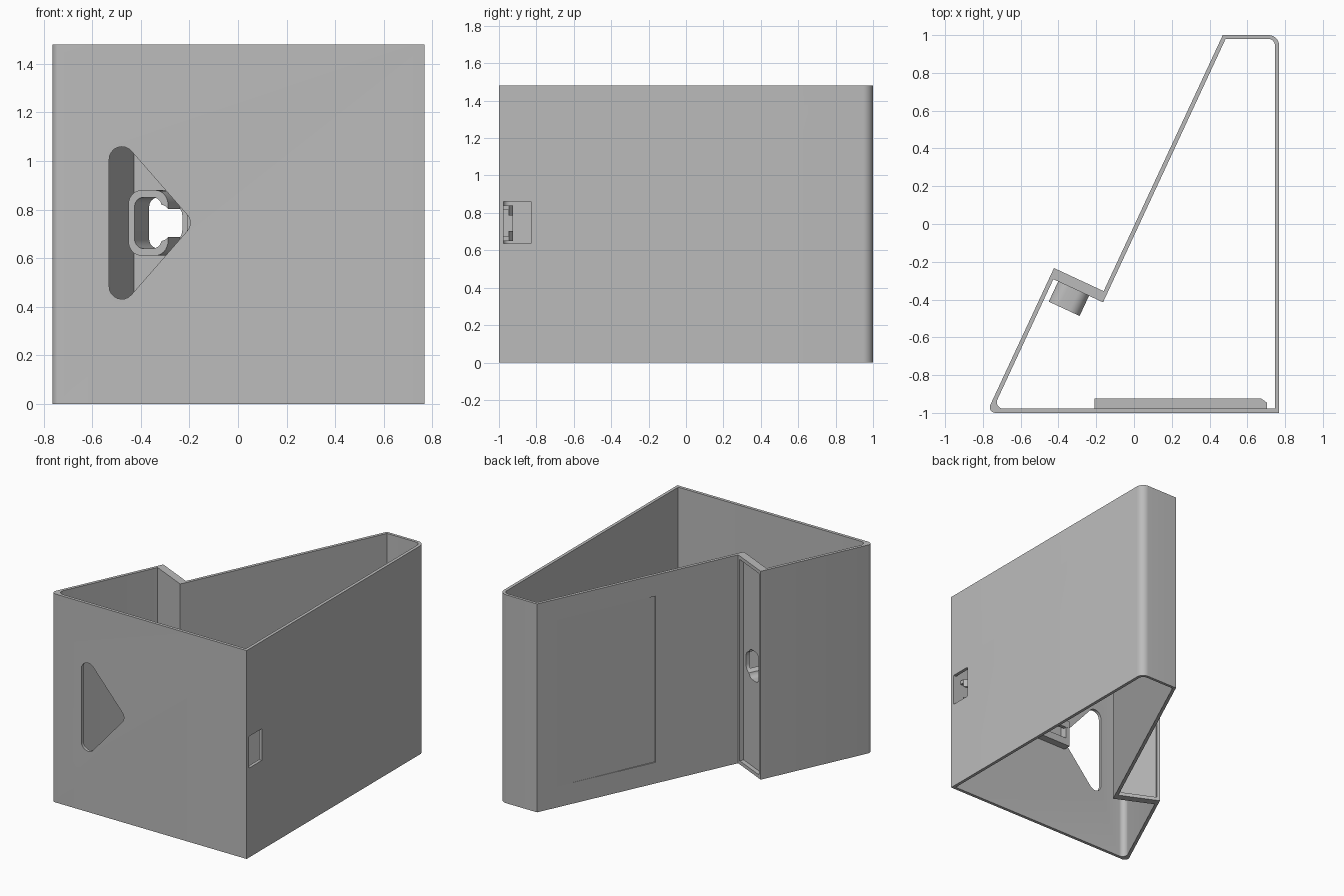
import bpy
import bmesh
import math
from mathutils import Matrix, Vector

cube = bpy.data.objects.get("Cube")
if cube:
    bpy.data.objects.remove(cube, do_unlink=True)

grey = bpy.data.materials.new("plain_grey")
grey.use_nodes = True
GREY = (0.5, 0.5, 0.5, 1)
grey.diffuse_color = GREY
grey.node_tree.nodes["Principled BSDF"].inputs["Base Color"].default_value = GREY


def rounded(corners, steps=8):
    """Outline from (x, y, radius) corners, with an arc at each rounded one."""
    out = []
    for i, (x, y, r) in enumerate(corners):
        p = Vector((x, y))
        if r == 0:
            out.append(p)
            continue
        a = (Vector(corners[i - 1][:2]) - p).normalized()
        b = (Vector(corners[(i + 1) % len(corners)][:2]) - p).normalized()
        half = a.angle(b) / 2
        centre = p + (a + b).normalized() * (r / math.sin(half))
        start = p + a * (r / math.tan(half)) - centre
        end = p + b * (r / math.tan(half)) - centre
        sweep = math.atan2(start.x * end.y - start.y * end.x, start.dot(end))
        for k in range(steps + 1):
            out.append(centre + Matrix.Rotation(sweep * k / steps, 2) @ start)
    return out


def rect(x0, x1, y0, y1, r=0):
    return [(x0, y0, r), (x1, y0, r), (x1, y1, r), (x0, y1, r)]


def prism(name, corners, low, high, frame=Matrix()):
    bm = bmesh.new()
    face = bm.faces.new([bm.verts.new((p.x, p.y, low)) for p in rounded(corners)])
    grown = bmesh.ops.extrude_face_region(bm, geom=[face])["geom"]
    top = [v for v in grown if isinstance(v, bmesh.types.BMVert)]
    bmesh.ops.translate(bm, verts=top, vec=(0, 0, high - low))
    bm.transform(frame)
    bmesh.ops.recalc_face_normals(bm, faces=bm.faces)
    mesh = bpy.data.meshes.new(name)
    bm.to_mesh(mesh)
    bm.free()
    mesh.materials.append(grey)
    ob = bpy.data.objects.new(name, mesh)
    bpy.context.collection.objects.link(ob)
    return ob


def combine(ob, tool, operation="DIFFERENCE"):
    """Apply a boolean and remove the tool."""
    mod = ob.modifiers.new("combine", "BOOLEAN")
    mod.operation, mod.solver, mod.object = operation, "EXACT", tool
    bpy.context.view_layer.update()
    graph = bpy.context.evaluated_depsgraph_get()
    mesh = bpy.data.meshes.new_from_object(ob.evaluated_get(graph))
    ob.modifiers.clear()
    ob.data = mesh
    bpy.data.objects.remove(tool, do_unlink=True)


def frame(x_axis, y_axis, z_axis, origin):
    m = Matrix((x_axis, y_axis, z_axis)).transposed().to_4x4()
    m.translation = origin
    return m


# Main dimensions
H = 1.48
WALL, PLATE = 0.022, 0.055
d = Vector((0.422, 0.907, 0)).normalized()   # up the slanted wall
s = Vector((-d.y, d.x, 0))                   # outwards along the step
up = Vector((0, 0, 1))
slant_top = Vector((0.47, 1, 0))
step_in = slant_top - d * 1.495
step_out = step_in + s * 0.29


def along(p, y):
    """Corner where the slanted line through p reaches y."""
    return p.x + d.x * (y - p.y) / d.y, y


# Shell: outer prism with the inside hollowed out, open at top and bottom
inset = -s * WALL - d * PLATE
in_a, in_b = step_in + inset, step_out + inset
shell = prism("shell", [
    (0.768, -1, 0), (0.768, 1, 0.055), (0.47, 1, 0), (step_in.x, step_in.y, 0),
    (step_out.x, step_out.y, 0), (*along(step_out, -1), 0.03)], 0, H)
combine(shell, prism("hollow", [
    (0.746, -0.978, 0), (0.746, 0.98, 0.035), (*along(in_a, 0.98), 0),
    (in_a.x, in_a.y, 0), (in_b.x, in_b.y, 0), (*along(in_b, -0.978), 0.035)],
    -0.1, H + 0.1))

# Recess in the outside of the step
step = frame(s, up, d, step_in)
combine(shell, prism("step_recess", rect(0.02, 0.27, 0.025, H - 0.025), -0.03, 0.1, step))

# Socket tube inside the step, open through it and on one side
MID = 0.745
combine(shell, prism("socket", rect(0.06, 0.24, MID - 0.135, MID + 0.135, 0.06),
                     -0.173, -0.04, step), "UNION")
combine(shell, prism("socket_hole", rect(0.088, 0.212, MID - 0.105, MID + 0.105, 0.04),
                     -0.3, 0.1, step))
combine(shell, prism("socket_side", rect(0.05, 0.16, MID - 0.075, MID + 0.075, 0.045),
                     -0.3, 0.1, step))

# Rounded triangular window in the front wall
front = frame(Vector((1, 0, 0)), up, Vector((0, -1, 0)), Vector((0, 0, 0)))
combine(shell, prism("triangle_window", [
    (-0.53, MID - 0.40, 0.052), (-0.18, MID, 0.05), (-0.53, MID + 0.40, 0.052)],
    0.9, 1.1, front))

# Rectangular slot in the side wall
combine(shell, prism("side_slot", rect(0.7, 0.8, -0.975, -0.83), 0.635, 0.86))

# Shallow wedge-shaped panel in the slanted wall
wedge = [slant_top - d * u + s * v
         for u, v in ((0.15, 0), (0.88, -0.008), (0.88, 0.03), (0.15, 0.03))]
combine(shell, prism("panel_recess", [(p.x, p.y, 0) for p in wedge], 0.15, H - 0.15))

# Pair of hooked rails behind the front wall, with an end stop
parts = [shell]
for side, label in ((1, "upper"), (-1, "lower")):
    for piece, near, far, inner in (("stem", 0.07, 0.095, -0.98), ("lip", 0.042, 0.095, -0.95)):
        z0, z1 = sorted((MID + side * near, MID + side * far))
        parts.append(prism(f"{label}_rail_{piece}", [
            (-0.21, inner, 0), (0.705, inner, 0), (0.705, -0.95 + (inner > -0.96) * 0.003, 0),
            (0.675, -0.925, 0), (-0.21, -0.925, 0)], z0, z1))
parts.append(prism("rail_stop", rect(-0.21, -0.18, -0.98, -0.926), MID - 0.08, MID + 0.08))

# Smooth the rounded corners, keep the edges sharp
bpy.ops.object.select_all(action="DESELECT")
for ob in parts:
    ob.select_set(True)
bpy.context.view_layer.objects.active = shell
bpy.ops.object.shade_smooth_by_angle(angle=math.radians(30))
